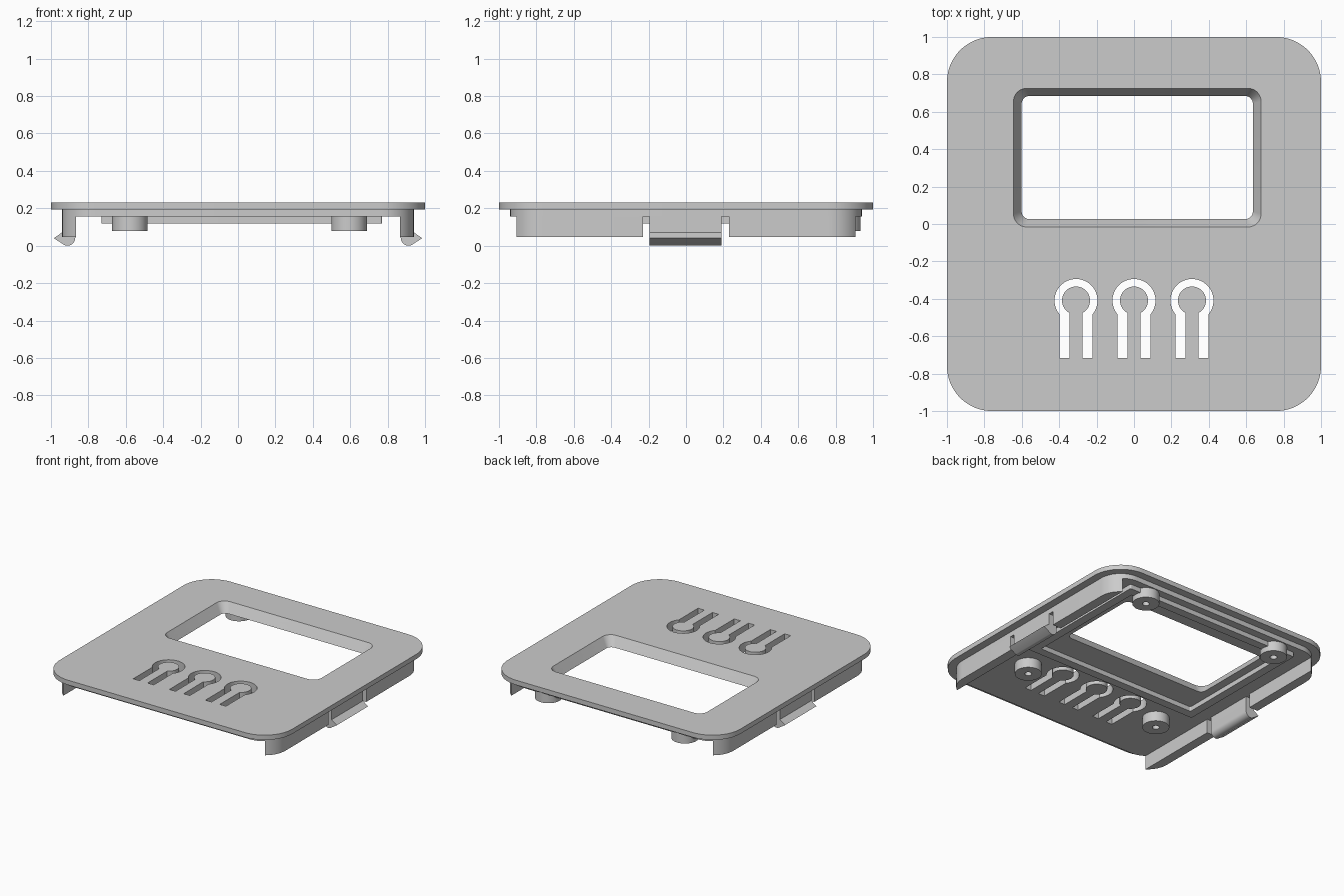
import bpy, bmesh, math

if "Cube" in bpy.data.objects:
    bpy.data.objects.remove(bpy.data.objects["Cube"])

grey = bpy.data.materials.new("light grey plastic")
grey.use_nodes = True
grey.diffuse_color = (0.6, 0.6, 0.6, 1)
grey.node_tree.nodes["Principled BSDF"].inputs["Base Color"].default_value = (0.6, 0.6, 0.6, 1)


def arc(cx, cy, r, a0, a1, n=12):
    return [(cx + r * math.cos(math.radians(a0 + (a1 - a0) * i / n)),
             cy + r * math.sin(math.radians(a0 + (a1 - a0) * i / n))) for i in range(n + 1)]


def rounded(x0, x1, y0, y1, r):
    return (arc(x1 - r, y1 - r, r, 0, 90) + arc(x0 + r, y1 - r, r, 90, 180)
            + arc(x0 + r, y0 + r, r, 180, 270) + arc(x1 - r, y0 + r, r, 270, 360))


def loft(name, low, high, place):
    """Solid between two matching outlines; place maps (u, v, end) to a point."""
    bm = bmesh.new()
    a = [bm.verts.new(place(u, v, 0)) for u, v in low]
    b = [bm.verts.new(place(u, v, 1)) for u, v in high]
    bm.faces.new(a[::-1])
    bm.faces.new(b)
    n = len(a)
    for i in range(n):
        j = (i + 1) % n
        bm.faces.new((a[i], a[j], b[j], b[i]))
    bmesh.ops.recalc_face_normals(bm, faces=bm.faces)
    mesh = bpy.data.meshes.new(name)
    bm.to_mesh(mesh)
    bm.free()
    mesh.materials.append(grey)
    ob = bpy.data.objects.new(name, mesh)
    bpy.context.collection.objects.link(ob)
    return ob


def prism(name, outline, z0, z1, top=None):
    return loft(name, outline, top or outline, lambda u, v, e: (u, v, z1 if e else z0))


def activate(ob):
    bpy.ops.object.select_all(action='DESELECT')
    ob.select_set(True)
    bpy.context.view_layer.objects.active = ob


def cut(ob, cutters):
    activate(ob)
    for c in cutters:
        c.hide_render = True
        mod = ob.modifiers.new("cut", 'BOOLEAN')
        mod.operation = 'DIFFERENCE'
        mod.solver = 'EXACT'
        mod.object = c
        bpy.ops.object.modifier_apply(modifier=mod.name)


def keyhole(cx, cy, r, half, end):
    """Circle with a straight tail running towards the front."""
    a = math.degrees(math.asin(half / r))
    return arc(cx, cy, r, a - 90, 270 - a, 32) + [(cx - half, end), (cx + half, end)]


# Sloped window cutter and button slot cutters, reaching past both surfaces
cutters = [prism("window_cutter", rounded(-.589, .624, .037, .674, .035), .136, .251,
                 rounded(-.656, .691, -.027, .736, .077))]
for x in (-.31, 0, .31):
    slot = prism("slot_cutter", keyhole(x, -.409, .115, .088, -.717), .1, .3)
    tongue = prism("tongue_cutter", keyhole(x, -.409, .075, .035, -.8), .05, .35)
    cut(slot, [tongue])
    bpy.data.objects.remove(tongue)
    cutters.append(slot)

# Face plate and the stepped layer beneath it
plate = prism("face_plate", rounded(-1, 1, -1, 1, .24), .194, .231)
step = prism("inner_step", rounded(-.94, .94, -.94, .94, .18), .156, .194)
for ob in (plate, step):
    cut(ob, cutters)
for c in cutters:
    bpy.data.objects.remove(c)

# Open raised frame around the window on the underside
frame = prism("display_frame", rounded(-.73, .77, -.24, .88, .01), .12, .158)
hollow = prism("frame_cutter", rounded(-.665, .705, -.175, .815, .01), .1, .2)
cut(frame, [hollow])
bpy.data.objects.remove(hollow)

# Screw bosses with blind holes
for x in (-.578, .594):
    for y in (-.45, .838):
        boss = prism("screw_boss", arc(x, y, .095, 0, 351, 39), .079, .16)
        hole = prism("hole_cutter", arc(x, y, .025, 0, 345, 23), .05, .15)
        cut(boss, [hole])
        bpy.data.objects.remove(hole)

# Side walls with rounded ends, and a snap clip in the gap of each
wall = arc(.76, .76, .18, 0, 54) + [(.866, .231), (.94, .231)]
hook = ([(.87, .158), (.87, .042)] + arc(.912, .042, .042, 190, 290, 8)
        + [(.985, .04), (.94, .071), (.94, .158)])
for side, sx in (("left", 1), ("right", -1)):
    for end, sy in (("back", 1), ("front", -1)):
        prism(f"{side}_{end}_wall", [(sx * x, sy * y) for x, y in wall], .047, .158)
    loft(f"{side}_snap_clip", hook, hook,
         lambda u, v, e: (sx * u, .19 if e else -.194, v))

# Smooth the round parts, keep the edges crisp
for ob in list(bpy.context.scene.objects):
    if ob.type == 'MESH' and grey.name in ob.data.materials:
        activate(ob)
        bpy.ops.object.shade_smooth_by_angle(angle=math.radians(30))
